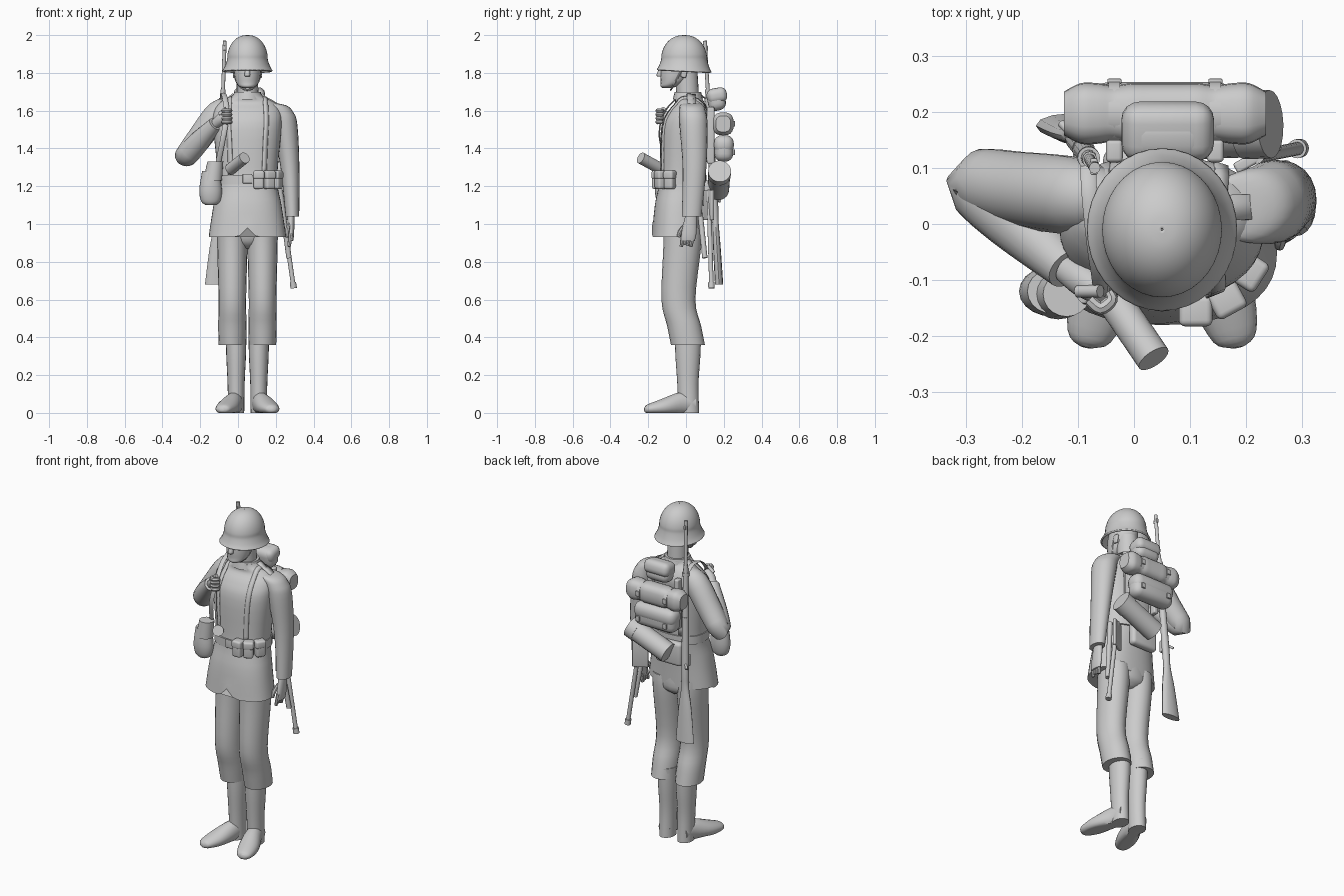
import bpy, bmesh, math
from mathutils import Vector, Matrix
from mathutils.bvhtree import BVHTree

if "Cube" in bpy.data.objects:
    bpy.data.objects.remove(bpy.data.objects["Cube"])

grey = bpy.data.materials.new("plain_grey")
grey.use_nodes = True
grey.diffuse_color = (.6, .6, .6, 1)
grey.node_tree.nodes["Principled BSDF"].inputs["Base Color"].default_value = grey.diffuse_color
MID = .05  # x of the body's centre line
X, Y, Z = (Vector(row) for row in Matrix.Identity(3))


def finish(name, bm):
    """Turn a bmesh into a smooth-shaded object with sharp edges kept."""
    bmesh.ops.recalc_face_normals(bm, faces=bm.faces)
    mesh = bpy.data.meshes.new(name)
    bm.to_mesh(mesh)
    bm.free()
    mesh.materials.append(grey)
    ob = bpy.data.objects.new(name, mesh)
    bpy.context.collection.objects.link(ob)
    bpy.ops.object.select_all(action='DESELECT')
    bpy.context.view_layer.objects.active = ob
    ob.select_set(True)
    bpy.ops.object.shade_smooth_by_angle(angle=math.radians(40))
    return ob


def spline(rows, steps):
    """Catmull-Rom curve through rows of numbers."""
    rows = [Vector(row) for row in rows]
    out = []
    for i in range(len(rows) - 1):
        b, c = rows[i], rows[i + 1]
        a = rows[max(i - 1, 0)]
        d = rows[min(i + 2, len(rows) - 1)]
        for j in range(steps):
            t = j / steps
            out.append(b + ((c - a) * t + (2 * a - 5 * b + 4 * c - d) * t ** 2
                            + (3 * b - a - 3 * c + d) * t ** 3) / 2)
    return out + [rows[-1]]


def skin(name, rows, ref=None, sides=20, steps=4, power=2, cap=True, tweak=None):
    """Skin over elliptical rings (x, y, z, ra, rb); rings lie flat without ref."""
    rows = spline(rows, steps)
    bm = bmesh.new()
    rings = []
    for i, row in enumerate(rows):
        u, v = X, Y
        if ref:
            ahead = rows[min(i + 1, len(rows) - 1)] - rows[max(i - 1, 0)]
            tangent = Vector(ahead[:3])
            u = ref.cross(tangent).normalized()
            v = tangent.cross(u).normalized()
        ring = []
        for s in range(sides):
            c, d = math.cos(math.tau * s / sides), math.sin(math.tau * s / sides)
            c = math.copysign(abs(c) ** (2 / power), c)
            d = math.copysign(abs(d) ** (2 / power), d)
            p = Vector(row[:3]) + u * c * row[3] + v * d * row[4]
            if tweak:
                tweak(p)
            ring.append(bm.verts.new(p))
        rings.append(ring)
    for a, b in zip(rings, rings[1:]):
        for s in range(sides):
            t = (s + 1) % sides
            bm.faces.new((a[s], a[t], b[t], b[s]))
    if cap:
        bm.faces.new(rings[0])
        bm.faces.new(rings[-1])
    return finish(name, bm)


def column(name, x, rows, **options):
    """Upright body from rows of (z, y, half width, half depth)."""
    return skin(name, [(x, y, z, rx, ry) for z, y, rx, ry in rows], **options)


def limb(name, points, radii, ref, **options):
    """Round tube along points."""
    return skin(name, [(*p, r, r) for p, r in zip(points, radii)], ref=ref, **options)


def rod(name, a, b, radius):
    span = Vector(b) - Vector(a)
    ref = min((X, Y, Z), key=lambda axis: abs(axis.dot(span)))
    return limb(name, (a, b), (radius, radius), ref, steps=1)


def box(name, loc, size, turn=0, axis='Z', soft=.25):
    """Rounded box; soft is the bevel as a share of the thinnest side."""
    bm = bmesh.new()
    bmesh.ops.create_cube(bm, size=1)
    bmesh.ops.scale(bm, vec=size, verts=bm.verts)
    bmesh.ops.bevel(bm, geom=bm.edges[:], offset=min(size) * soft, segments=4,
                    profile=.5, affect='EDGES')
    place = Matrix.Translation(loc) @ Matrix.Rotation(turn, 4, axis)
    bmesh.ops.transform(bm, matrix=place, verts=bm.verts)
    return finish(name, bm)


def notch_hem(p):
    """Raise the middle of the front hem."""
    if p.z < .97 and p.y < -.05:
        p.z += max(0, .05 - abs(p.x - MID)) - .01


def drop_brim(p):
    """Lower the helmet rim towards the back."""
    p.z -= max(0, 1.87 - p.z) * (.2 + p.y)


def stand(p):
    p.z = max(p.z, 0)


# Jacket, belt and collar
jacket = column("jacket", MID, [
    (.94, -.05, .205, .13), (1.1, -.04, .18, .125), (1.24, -.02, .158, .12), (1.5, -.01, .18, .123),
    (1.59, .01, .18, .11), (1.64, .02, .15, .08), (1.67, .01, .09, .07), (1.69, .01, .07, .07)],
    sides=40, power=2.3, tweak=notch_hem)
column("collar", MID, [(1.66, .01, .08, .08), (1.7, .01, .07, .07)])
column("belt", MID, [(1.21, -.02, .164, .128), (1.26, -.02, .164, .128)], sides=40, steps=1, power=2.3)
box("belt_buckle", (MID, -.15, 1.24), (.05, .01, .05))
column("seat", MID, [(.87, -.01, .03, .05), (.91, -.01, .13, .09), (1, -.02, .15, .1)])
surface = BVHTree.FromObject(jacket, bpy.context.evaluated_depsgraph_get())


def strap(name, points, width):
    """Ribbon laid over the jacket."""
    hits = [surface.find_nearest(p)[:2] for p in spline(points, 4)]
    bm = bmesh.new()
    pairs = []
    for i, (p, normal) in enumerate(hits):
        ahead = hits[min(i + 1, len(hits) - 1)][0] - hits[max(i - 1, 0)][0]
        across = normal.cross(ahead).normalized() * width / 2
        p = p + normal * .005
        pairs.append((bm.verts.new(p + across), bm.verts.new(p - across)))
    for a, b in zip(pairs, pairs[1:]):
        bm.faces.new((a[0], a[1], b[1], b[0]))
    finish(name, bm).modifiers.new("thickness", 'SOLIDIFY').thickness = .008


arc = [math.pi * i / 6 for i in range(7)]
for side, s in (("left", 1), ("right", -1)):
    # Trousers, boots and feet
    def out(distance):
        return MID + s * distance

    column(side + "_trouser_leg", out(.08), [
        (.98, -.02, .08, .1), (.88, -.02, .08, .1), (.6, -.04, .073, .09),
        (.46, -.01, .075, .09), (.36, .01, .072, .09)])
    column(side + "_boot_shaft", out(.06), [
        (.42, .01, .055, .07), (.3, .01, .052, .066), (.15, .01, .045, .056), (0, .015, .043, .055)])
    skin(side + "_foot", [
        (out(.06), .05, .05, .035, .045), (out(.07), -.02, .05, .046, .06),
        (out(.105), -.12, .03, .057, .045), (out(.13), -.2, .02, .04, .025), (out(.135), -.22, .02, .01, .01)],
        ref=Z, tweak=stand)

    # Harness and shoulder flaps
    strap(side + "_harness_strap",
          [(out(.1), -.15 * math.cos(a), 1.26 + .42 * math.sin(a)) for a in arc], .026)
    strap(side + "_shoulder_flap", [(out(.09), .03, 1.7), (out(.17), .03, 1.62)], .045)
    box(side + "_ear", (out(.07), -.01, 1.8), (.015, .03, .05), -.2, 'X', .4)

# Head and helmet
column("neck", MID, [(1.66, .01, .058, .06), (1.82, 0, .056, .06)])
column("head", MID, [
    (1.72, -.1, .025, .025), (1.73, -.09, .045, .045), (1.75, -.07, .06, .064),
    (1.79, -.05, .07, .086), (1.84, -.035, .073, .096), (1.92, -.03, .06, .08)])
column("nose", MID, [(1.84, -.125, .01, .01), (1.79, -.14, .015, .016), (1.78, -.135, .01, .01)])
for z in (1.757, 1.767):
    rod("lip", (MID - .02, -.122, z), (MID + .02, -.122, z), .005)
dome = [(math.sin(a), math.cos(a) ** .9) for a in (math.pi * i / 16.1 for i in range(9))]
helmet = column("helmet", MID, [(1.82, -.01, .134, .145), (1.84, -.01, .12, .133)]
                + [(1.87 + .13 * up, -.01, .108 * wide, .122 * wide) for up, wide in dome],
                sides=36, cap=False, tweak=drop_brim)
helmet.modifiers.new("shell", 'SOLIDIFY').thickness = .01
limb("chin_strap", [(MID + .072 * math.cos(a), -.02 - .06 * math.sin(a), 1.82 - .11 * math.sin(a))
                    for a in arc], [.005] * len(arc), Y + X * .01, sides=8)

# Hanging left arm with an open hand
skin("left_sleeve", [
    (.12, .03, 1.645, .02, .03), (.19, .03, 1.63, .06, .06), (.23, .035, 1.59, .064, .07),
    (.25, .04, 1.52, .065, .074), (.275, .045, 1.3, .05, .063), (.288, .03, 1.04, .036, .052)])
column("left_palm", .28, [(1.06, .03, .02, .03), (.95, .015, .017, .04), (.91, .01, .012, .036)])
for i in range(4):
    y = .036 - i * .017
    limb("left_finger", [(.28, y, .95), (.27, y - .01, .88 + i % 3 * .005)], (.012, .009), Y, sides=8)
limb("left_thumb", [(.27, 0, 1), (.26, -.03, .96), (.26, -.04, .93)], (.01, .012, .008), X, sides=8)

# Bent right arm with a closed hand
shoulder, elbow, wrist = Vector((-.1, .05, 1.59)), Vector((-.275, .07, 1.36)), Vector((-.12, -.08, 1.53))
bend = (elbow - shoulder).cross(wrist - elbow)
limb("right_sleeve", [shoulder + X * .07 + Z * .03, shoulder, shoulder.lerp(elbow, .6), elbow,
                      elbow.lerp(wrist, .4), wrist], (.04, .068, .067, .06, .058, .038), bend)
knuckles = Vector((-.06, -.12, 1.58))
limb("right_palm", [wrist, wrist.lerp(knuckles, .5), knuckles], (.026, .03, .025), Y)
for i in range(4):
    tip = knuckles + Z * (.02 - i * .02)
    limb("right_finger", [tip - X * .02 - Y * .015, tip - Y * .03, tip + X * .02 - Y * .015, tip + X * .015],
         (.011, .012, .011, .008), Z, sides=8)
rod("right_thumb", knuckles - X * .04, knuckles + Z * .03, .011)

# Rifle, slung behind the right shoulder
butt, muzzle = Vector((-.115, .175, .68)), Vector((-.07, .1, 1.97))


def along(t):
    return butt.lerp(muzzle, t)


skin("rifle_stock", [(*along(t), ra, rb) for t, ra, rb in (
    (0, .06, .022), (.15, .042, .02), (.25, .022, .017), (.33, .022, .02), (.6, .018, .018),
    (.8, .013, .014))], sides=12)
rod("rifle_barrel", along(.6), muzzle, .01)
rod("rifle_bolt", along(.36), along(.34) + Y * .03 - X * .03, .007)
box("rifle_magazine", along(.36) - Y * .02, (.02, .04, .07))
box("rifle_sight", along(.97), (.012, .03, .025))
for t in (.55, .75):
    rod("rifle_band", along(t), along(t + .015), .02)
skin("rifle_sling", [(*p, .004, .014) for p in (
    along(.75), Vector((-.08, .06, 1.69)), Vector((-.07, -.04, 1.67)), knuckles,
    Vector((-.08, -.14, 1.45)), Vector((-.11, -.09, 1.3)))], ref=X, sides=8)

# Pack stack: top pouch, blanket roll, lower pouch, canister
box("top_pouch", (.06, .16, 1.66), (.155, .095, .12), .2, 'X', .4)
box("top_pouch_flap", (.06, .165, 1.68), (.165, .105, .08), .2, 'X', .4)
roll = []
for i in range(13):
    radius = .054 - .004 * (i in (3, 9)) - .015 * (i in (0, 12))
    roll.append((MID - .175 + i * .03, .197, 1.53, radius, radius * 1.1))
skin("blanket_roll", roll, ref=Z, power=2.8)
box("lower_pouch", (MID, .2, 1.4), (.27, .1, .14), soft=.42)
box("lower_pouch_flap", (MID, .2, 1.42), (.275, .106, .1), soft=.42)
for x in (MID - .085, MID + .095):
    rod("roll_strap", (x - .01, .197, 1.53), (x + .01, .197, 1.53), .058)
    for z in (1.38, 1.53):
        box("pack_buckle", (x, .254, z), (.025, .01, .03))
    box("pack_support", (x, .13, 1.47), (.03, .04, .3))
lid, base = Vector((.243, .178, 1.28)), Vector((0, .17, 1.18))
rod("canister", lid, base, .058)
rod("canister_lid", lid, lid.lerp(base, .2), .061)
box("bread_bag", (.03, .11, 1.16), (.17, .05, .14), soft=.4)

# Digging tool and scabbard on the left hip
top, end = Vector((.22, .12, 1.18)), Vector((.295, .135, .66))
rod("tool_handle", top, end, .012)
rod("tool_grip", top.lerp(end, .94), end, .017)
box("tool_blade", top - Z * .08, (.09, .02, .16), .5)
rod("scabbard", (.22, .06, 1.2), (.27, .1, .82), .014)

# Belt kit: pouches, flask with cup, torch
for i, (x, y) in enumerate(((.11, -.155), (.165, -.135), (.205, -.085))):
    spot = Vector((x, y, 1.23))
    box("ammo_pouch", spot, (.055, .05, .09), i * .5)
    box("ammo_pouch_flap", spot + Z * .03, (.06, .055, .045), i * .5)
column("flask", -.145, [(1.1, -.12, .025, .02), (1.12, -.12, .05, .035), (1.18, -.12, .06, .045),
                        (1.28, -.12, .045, .04)])
skin("flask_cup", [(-.135, -.125, 1.23, .05, .045), (-.12, -.125, 1.33, .042, .04)])
rod("torch", (-.04, -.13, 1.29), (.035, -.24, 1.35), .031)
